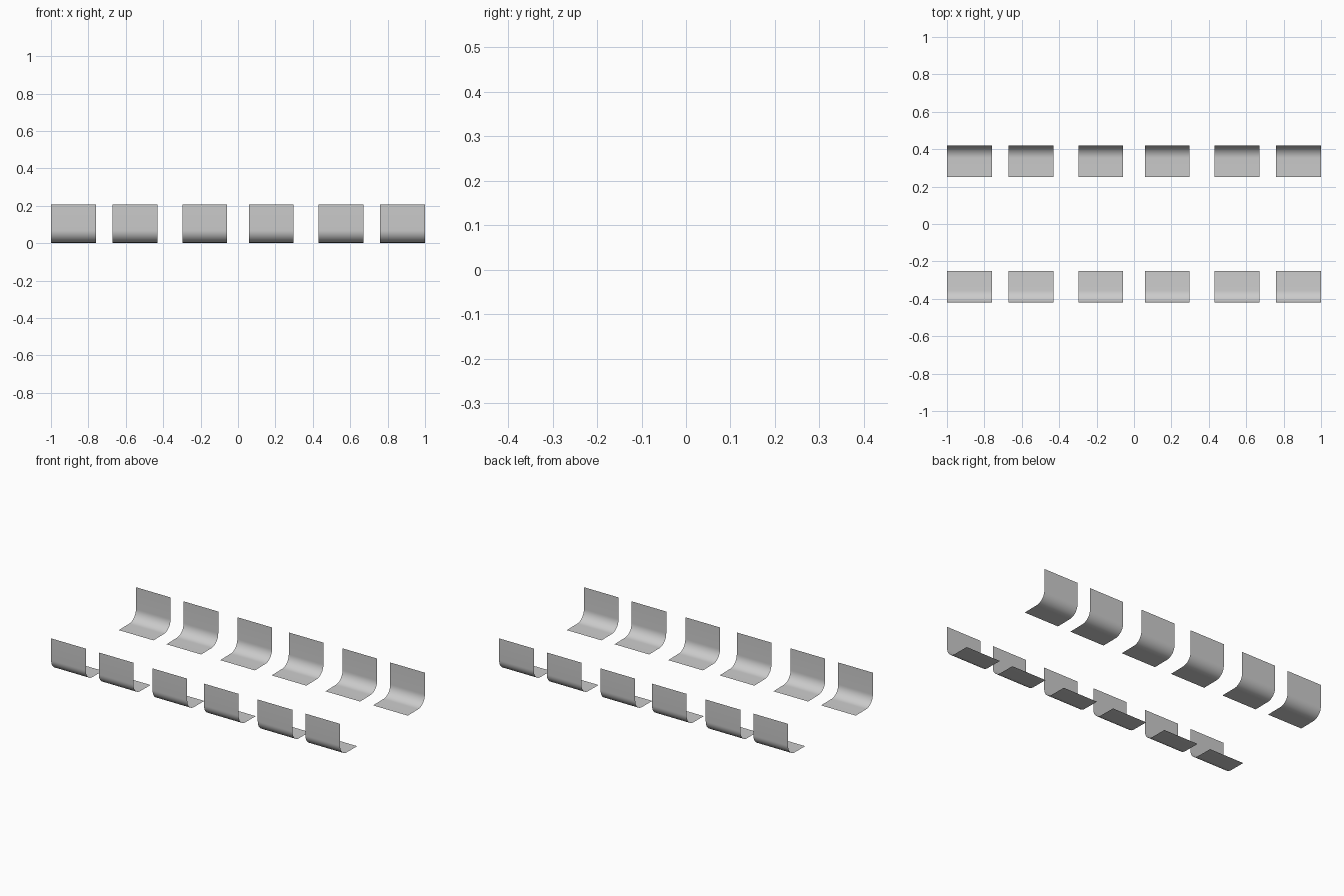
import bpy, bmesh, math

if "Cube" in bpy.data.objects:
    bpy.data.objects.remove(bpy.data.objects["Cube"])

WIDTH = 0.24
CENTRES = (-0.88, -0.55, -0.178, 0.178, 0.55, 0.88)
Y_OUT, Y_IN, TOP, FLOOR, R = 0.419, 0.25, 0.206, 0.003, 0.066


def panel_profile(steps=12):
    # upright wall, rounded bend, flat foot reaching inwards
    pts = [(Y_OUT, TOP)]
    for i in range(steps + 1):
        a = math.pi / 2 * i / steps
        pts.append((Y_OUT - R + R * math.cos(a), FLOOR + R - R * math.sin(a)))
    return pts + [(Y_IN, 0.002)]


def curved_panel(name, x, side):
    bm = bmesh.new()
    rows = [[bm.verts.new((x + s * WIDTH / 2, side * y, z)) for s in (-1, 1)]
            for y, z in panel_profile()]
    for a, b in zip(rows, rows[1:]):
        face = (a[0], a[1], b[1], b[0])
        bm.faces.new(face if side < 0 else face[::-1])
    # normals face the inside of the bend
    bm.normal_update()
    for f in bm.faces:
        f.smooth = True
        if f.normal.y * side > 0.01 or f.normal.z < -0.01:
            f.normal_flip()
    me = bpy.data.meshes.new(name)
    bm.to_mesh(me)
    bm.free()
    ob = bpy.data.objects.new(name, me)
    bpy.context.collection.objects.link(ob)


# two facing rows of six bent panels
for side, row in ((-1, "front"), (1, "back")):
    for i, x in enumerate(CENTRES):
        curved_panel(f"{row}_curved_panel_{i + 1}", x, side)
